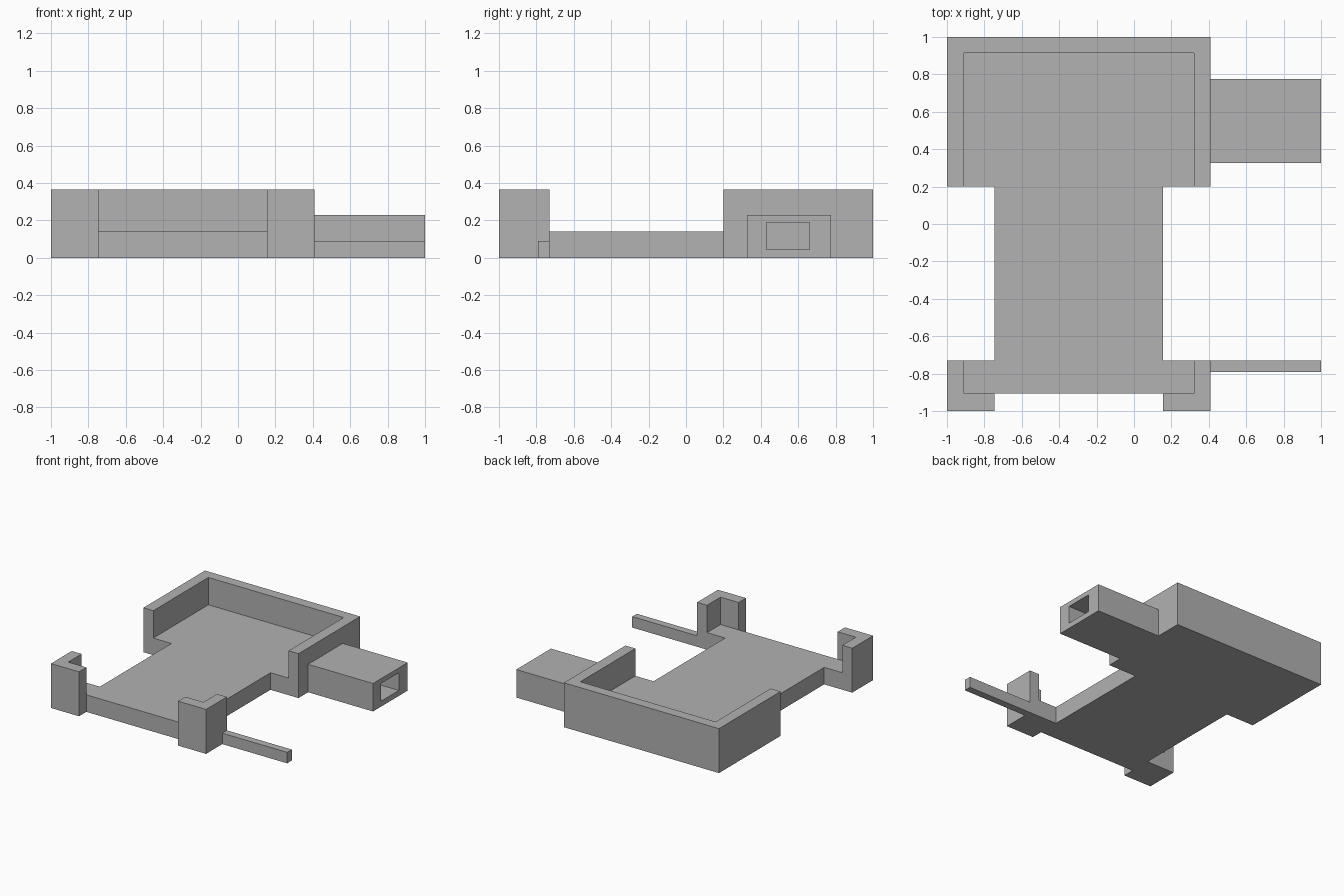
import bpy
import bmesh

if "Cube" in bpy.data.objects:
    bpy.data.objects.remove(bpy.data.objects["Cube"])

CX = -0.295            # symmetry line of the tray
FLOOR, RIM = 0.14, 0.365

grey = bpy.data.materials.new("grey")
grey.diffuse_color = (0.445, 0.445, 0.445, 1)
grey.use_nodes = True
grey.node_tree.nodes["Principled BSDF"].inputs["Base Color"].default_value = grey.diffuse_color


def finish(name, bm):
    bmesh.ops.recalc_face_normals(bm, faces=bm.faces)
    mesh = bpy.data.meshes.new(name)
    bm.to_mesh(mesh)
    bm.free()
    mesh.materials.append(grey)
    bpy.context.collection.objects.link(bpy.data.objects.new(name, mesh))


def prism(name, outline, height):
    """Extrude a flat outline up from the ground."""
    bm = bmesh.new()
    face = bm.faces.new([bm.verts.new((x, y, 0)) for x, y in outline])
    ext = bmesh.ops.extrude_face_region(bm, geom=[face], use_keep_orig=True)
    top = [v for v in ext["geom"] if isinstance(v, bmesh.types.BMVert)]
    bmesh.ops.translate(bm, verts=top, vec=(0, 0, height))
    finish(name, bm)


def flip(points):
    return [(2 * CX - x, y) for x, y in reversed(points)]


def rect(x0, x1, y0, y1):
    return [(x0, y0), (x1, y0), (x1, y1), (x0, y1)]


# Floor: wide at the back, narrow waist, wide strip between the front posts
half_floor = [(-0.91, 0.915), (-0.91, 0.2), (-0.745, 0.2), (-0.745, -0.73),
              (-0.91, -0.73), (-0.91, -0.905)]
prism("floor", half_floor + flip(half_floor), FLOOR)

# U-shaped wall around the back
half_wall = [(-0.91, 0.915), (-0.91, 0.2), (-1, 0.2), (-1, 1)]
prism("back_wall", half_wall + flip(half_wall), RIM)

# L-shaped posts at the front corners
post = [(-1, -0.73), (-1, -1), (-0.745, -1), (-0.745, -0.905),
        (-0.91, -0.905), (-0.91, -0.73)]
prism("front_post_left", post, RIM)
prism("front_post_right", flip(post), RIM)

# Thin bar on the right
prism("side_bar", rect(0.41, 1, -0.79, -0.73), 0.09)

# Hollow rectangular tube on the right
bm = bmesh.new()
loops = []
for x in (0.41, 1):
    for section in (rect(0.325, 0.775, 0, 0.23), rect(0.43, 0.66, 0.045, 0.19)):
        loops.append([bm.verts.new((x, y, z)) for y, z in section])
outer_in, inner_in, outer_end, inner_end = loops
for a, b in ((outer_in, outer_end), (outer_end, inner_end),
             (inner_end, inner_in), (inner_in, outer_in)):
    for i in range(4):
        j = (i + 1) % 4
        bm.faces.new((a[i], a[j], b[j], b[i]))
finish("side_tube", bm)
